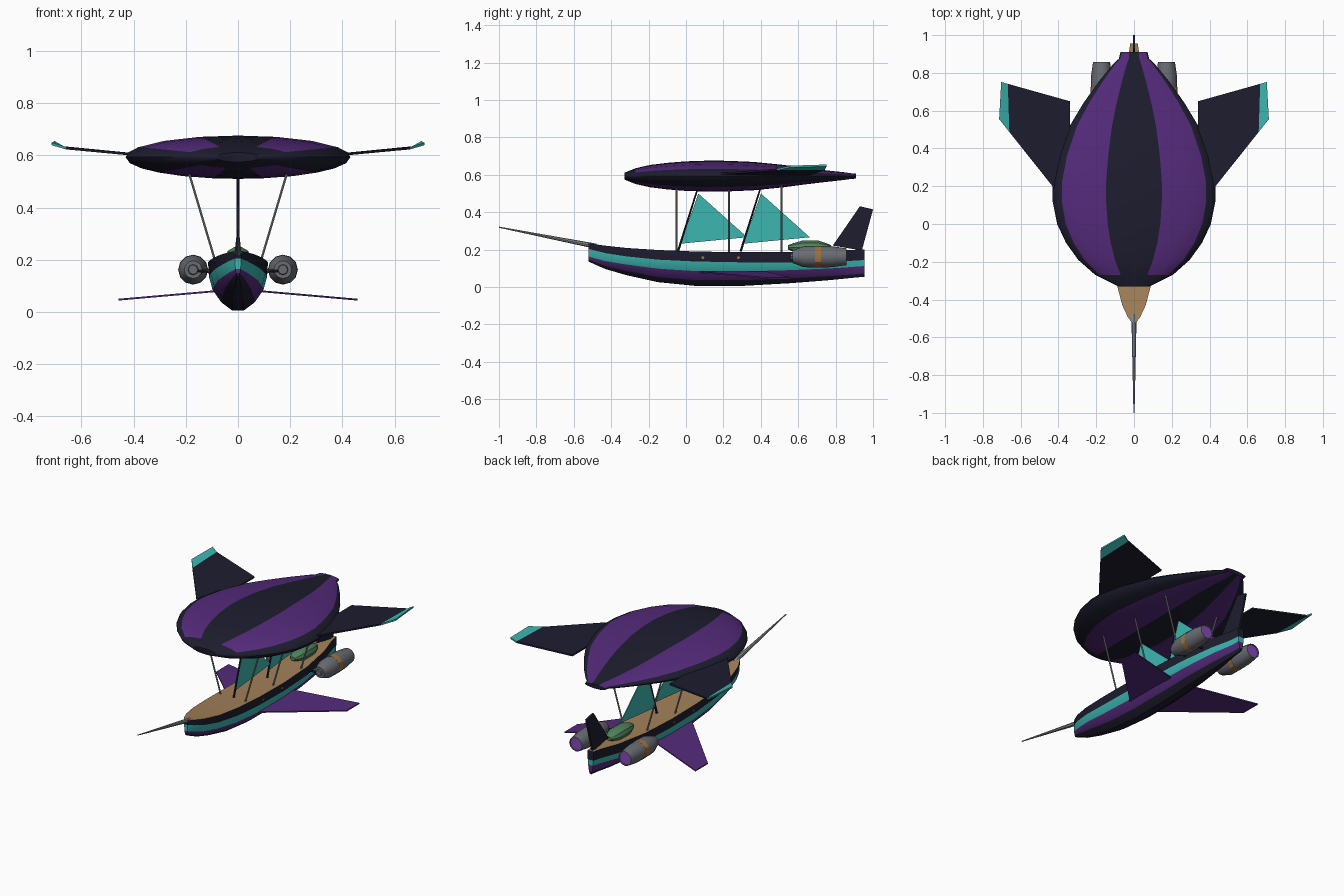
import bpy, bmesh, math
from mathutils import Vector

if "Cube" in bpy.data.objects:
    bpy.data.objects.remove(bpy.data.objects["Cube"])


def mat(name, *rgb):
    m = bpy.data.materials.new(name)
    m.diffuse_color = (*rgb, 1)
    m.use_nodes = True
    m.node_tree.nodes["Principled BSDF"].inputs["Base Color"].default_value = m.diffuse_color
    return m


DARK = mat("dark_navy", .0125, .0122, .0285)
PURPLE = mat("purple", .09, .0235, .2)
TEAL = mat("teal", .045, .47, .435)
TAN = mat("deck_tan", .37, .22, .1)
GREEN = mat("green", .075, .225, .105)
GREY = mat("metal_grey", .14, .15, .165)
STEEL = mat("light_steel", .26, .27, .29)
GLOW = mat("violet_glow", .24, .065, .5)
BRONZE = mat("bronze", .36, .17, .05)


def finish(name, bm, mats, smooth=None):
    bmesh.ops.recalc_face_normals(bm, faces=bm.faces)
    me = bpy.data.meshes.new(name)
    bm.to_mesh(me)
    bm.free()
    for m in mats:
        me.materials.append(m)
    ob = bpy.data.objects.new(name, me)
    bpy.context.collection.objects.link(ob)
    if smooth:
        bpy.ops.object.select_all(action='DESELECT')
        ob.select_set(True)
        bpy.context.view_layer.objects.active = ob
        bpy.ops.object.shade_smooth_by_angle(angle=math.radians(smooth))
    return ob


def loft(rings, rule, caps=None):
    """Skin closed rings; rule(row, segment) gives the material index."""
    bm = bmesh.new()
    vs = [[bm.verts.new(p) for p in r] for r in rings]
    n = len(vs[0])
    for i in range(len(vs) - 1):
        for j in range(n):
            k = (j + 1) % n
            f = bm.faces.new((vs[i][j], vs[i][k], vs[i + 1][k], vs[i + 1][j]))
            f.material_index = rule(i, j)
    if caps:
        for r, c in zip((vs[0], vs[-1]), caps):
            bm.faces.new(r).material_index = c
    return bm, vs


def rod(name, a, b, r1, r2, m, sides=6):
    a, b = Vector(a), Vector(b)
    q = (b - a).to_track_quat('Z', 'Y')
    rings = [[p + q @ Vector((r * math.cos(t), r * math.sin(t), 0))
              for t in (2 * math.pi * s / sides for s in range(sides))]
             for p, r in ((a, r1), (b, r2))]
    return finish(name, loft(rings, lambda i, j: 0, (0, 0))[0], [m], 40)


def plate(name, pts, offset, mats):
    """Thin solid from sections; pts is a list of rows of two points each."""
    o = Vector(offset) / 2
    rings = [[Vector(a) - o, Vector(b) - o, Vector(b) + o, Vector(a) + o] for a, b in pts]
    return finish(name, loft(rings, lambda i, j: min(i, len(mats) - 1),
                             (0, len(mats) - 1))[0], mats)


# Gas envelope: y, half width, half height
env = [(-.33, .085, .018), (-.27, .205, .042), (-.19, .295, .06), (-.1, .36, .071),
       (0, .407, .079), (.12, .431, .083), (.22, .431, .082), (.36, .4, .076),
       (.52, .34, .06), (.64, .268, .044), (.75, .19, .031), (.85, .108, .02),
       (.875, .08, .016), (.91, .072, .013)]
upper = [0, 13.5, 27.5, 49, 70, 90]
lower = [-16, -31, -45, -61, -77, -90]
angles = upper + [180 - a for a in upper[-2::-1]]
angles += [180 - a for a in lower] + [360 + a for a in lower[-2::-1]]
rings = [[(w * math.cos(math.radians(a)), y, .593 + h * math.sin(math.radians(a)))
          for a in angles] for y, w, h in env]


def stripe(i, j):
    return int(i > 0 and j in (2, 3, 6, 7, 13, 14, 17, 18))


finish("gas_envelope", loft(rings, stripe, (0, 0))[0], [DARK, PURPLE], 35)

# Hull: y, half width, keel z, rail z, band heights as fractions
hull = [(-.522, .012, .137, .233, .12, .28, .7), (-.49, .034, .122, .229, .12, .3, .69),
        (-.43, .062, .096, .221, .13, .34, .68),
        (-.32, .091, .064, .209, .15, .39, .69), (-.15, .108, .026, .198, .16, .42, .7),
        (.05, .115, .006, .19, .17, .43, .71), (.3, .114, .006, .186, .17, .43, .7),
        (.55, .1, .02, .187, .16, .42, .67), (.77, .066, .037, .193, .14, .4, .63),
        (.9, .028, .05, .199, .12, .39, .61), (.955, .02, .055, .202, .12, .39, .61)]
rings = []
for y, w, k, top, f1, f2, f3 in hull:
    side = [(w * u, y, k + (top - k) * f) for f, u in
            ((0, .2), (f1, .56), (f2, .85), (f3, .97), (1, 1))]
    rings.append(side + [(-x, y, z) for x, y, z in side[::-1]])
bands = [0, 1, 2, 0, 3, 0, 2, 1, 0, 0]
bm, vs = loft(rings, lambda i, j: bands[j])
for r in (vs[0], vs[-1]):
    for j in range(4):
        bm.faces.new((r[j], r[j + 1], r[8 - j], r[9 - j])).material_index = bands[j]
finish("hull", bm, [DARK, PURPLE, TEAL, TAN], 25)

# Bowsprit
rod("bowsprit", (0, -.48, .218), (0, -1, .32), .014, .003, STEEL, 8)

# Masts and triangular sails
for n, y in enumerate((0, .335)):
    rod(f"mast_{n}", (0, y - .043, .19), (0, y + .065, .535), .007, .005, DARK)
    plate(f"sail_{n}", [((0, y - .028, .232), (0, y + .066, .5)),
                        ((0, y + .325, .266), (0, y + .325, .268))], (.005, 0, 0), [TEAL])

# Tail fin on the stern
plate("tail_fin", [((0, .785, .222), (0, .94, .195)), ((0, .93, .432), (0, 1, .415))],
      (.012, 0, 0), [DARK])

# Green tank on the aft deck
tank = [(.545, .018, .012), (.575, .036, .024), (.62, .048, .038), (.71, .048, .038),
        (.75, .036, .024), (.775, .018, .012)]
rings = [[(w * math.cos(t), y, .212 + h * math.sin(t))
          for t in (math.pi * s / 5 for s in range(10))] for y, w, h in tank]
finish("deck_tank", loft(rings, lambda i, j: 0, (0, 0))[0], [GREEN], 30)

for s, side in ((1, "right"), (-1, "left")):
    # Envelope wing with bent teal tip
    plate(f"upper_wing_{side}", [((s * .34, .085, .598), (s * .34, .65, .598)),
                                 ((s * .66, .487, .628), (s * .668, .742, .63)),
                                 ((s * .714, .555, .644), (s * .703, .752, .65))],
          (0, 0, .01), [DARK, TEAL])
    # Lower hull fin
    plate(f"hull_fin_{side}", [((s * .08, .06, .08), (s * .08, .43, .08)),
                               ((s * .458, .435, .047), (s * .458, .56, .047))],
          (0, 0, .007), [PURPLE])
    # Suspension ropes
    for n, y in enumerate((-.05, .23, .51)):
        rod(f"rope_{side}_{n}", (s * .083, y, .18), (s * .193, y, .55), .005, .005, STEEL)
    # Engine pod, lathed along y with a recessed glowing nozzle
    pod = [(.57, .034), (.63, .056), (.69, .057), (.69, .0575), (.723, .0575),
           (.723, .057), (.78, .056), (.858, .045), (.858, .04), (.853, .039)]
    rings = [[(s * .172 + r * math.cos(t), y, .162 + r * math.sin(t))
              for t in (math.pi * k / 6 for k in range(12))] for y, r in pod]
    finish(f"engine_{side}", loft(rings, lambda i, j: 1 if i == 3 else 0,
                                  (0, 2))[0], [GREY, BRONZE, GLOW], 30)
    rod(f"engine_hub_{side}", (s * .172, .56, .162), (s * .172, .575, .162), .018, .022, GREY, 8)
    # Engine struts
    for n, y in enumerate((.572, .7)):
        rod(f"engine_strut_{side}_{n}", (s * .05, y, .157), (s * .172, y, .157), .007, .007, DARK)
    # Portholes
    for n, y in enumerate((.09, .28)):
        rod(f"porthole_{side}_{n}", (s * .108, y, .157), (s * .117, y, .157), .008, .008, BRONZE, 8)
